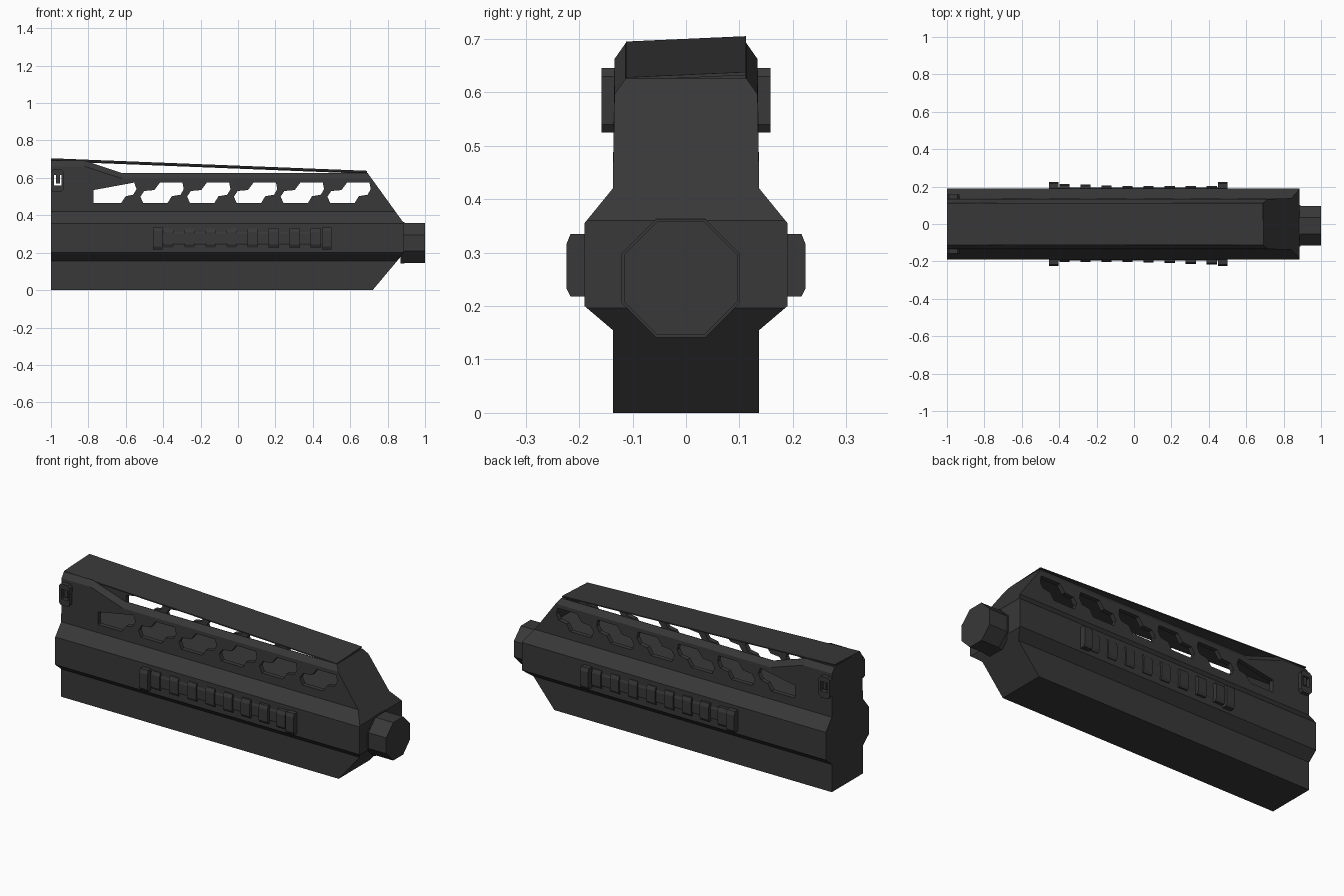
import bpy, bmesh, math
from mathutils import Vector

cube = bpy.data.objects.get("Cube")
if cube:
    bpy.data.objects.remove(cube, do_unlink=True)

dark = bpy.data.materials.new("dark_grey_polymer")
dark.use_nodes = True
COLOUR = (0.04, 0.04, 0.04, 1)
dark.diffuse_color = COLOUR
dark.node_tree.nodes["Principled BSDF"].inputs["Base Color"].default_value = COLOUR


def finish(name, bm):
    bmesh.ops.recalc_face_normals(bm, faces=bm.faces)
    mesh = bpy.data.meshes.new(name)
    bm.to_mesh(mesh)
    bm.free()
    mesh.materials.append(dark)
    ob = bpy.data.objects.new(name, mesh)
    bpy.context.collection.objects.link(ob)
    return ob


def loft(name, rings):
    """Skin a list of equal-length closed rings and cap both ends."""
    bm = bmesh.new()
    loops = [[bm.verts.new(p) for p in ring] for ring in rings]
    for a, b in zip(loops, loops[1:]):
        for i in range(len(a)):
            j = (i + 1) % len(a)
            bm.faces.new((a[i], a[j], b[j], b[i]))
    bm.faces.new(loops[0])
    bm.faces.new(loops[-1])
    return finish(name, bm)


def prism(name, pts, axis, lo, hi):
    """Extrude a 2D outline along x (points are y,z) or y (points are x,z)."""
    place = {"x": lambda u, v, t: (t, u, v), "y": lambda u, v, t: (u, t, v)}[axis]
    return loft(name, [[place(u, v, t) for u, v in pts] for t in (lo, hi)])


def rect(u0, u1, v0, v1):
    return [(u0, v0), (u1, v0), (u1, v1), (u0, v1)]


def cut(target, cutter):
    mod = target.modifiers.new("cut", "BOOLEAN")
    mod.operation, mod.solver, mod.object = "DIFFERENCE", "EXACT", cutter
    bpy.context.view_layer.objects.active = target
    bpy.ops.object.modifier_apply(modifier=mod.name)
    bpy.data.objects.remove(cutter, do_unlink=True)


# Main shell: one cross-section whose top height drops along the length
def section(x, top):
    half = [(0.137, 0), (0.137, 0.155), (0.19, 0.2), (0.19, 0.355),
            (0.137, 0.42), (0.134, top - 0.03), (0.113, top)]
    return [(x, y, z) for y, z in half] + [(x, -y, z) for y, z in reversed(half)]


shell = loft("handguard_shell", [section(-1, 0.692), section(-0.82, 0.692),
                                 section(-0.62, 0.626), section(0.885, 0.626)])

# Slanted nose, above and below
bm = bmesh.new()
bm.from_mesh(shell.data)
for point, normal in (((0.885, 0, 0.36), (0.27, 0, 0.195)),
                      ((0.72, 0, 0), (0.155, 0, -0.13))):
    bmesh.ops.bisect_plane(bm, geom=bm.verts[:] + bm.edges[:] + bm.faces[:], dist=1e-5,
                           plane_co=point, plane_no=Vector(normal).normalized(),
                           clear_outer=True)
    bmesh.ops.holes_fill(bm, edges=[e for e in bm.edges if e.is_boundary])
bmesh.ops.recalc_face_normals(bm, faces=bm.faces)
bm.to_mesh(shell.data)
bm.free()

# Open upper channel
cut(shell, prism("channel_cutter", [(-0.985, 0.44), (0.79, 0.44), (0.67, 0.605),
                                    (0.65, 0.8), (-0.985, 0.8)], "y", -0.11, 0.11))

# Row of stepped vents through both walls
vent = [(0, 0.5), (0.015, 0.465), (0.145, 0.465), (0.168, 0.502), (0.215, 0.51),
        (0.232, 0.54), (0.225, 0.575), (0.105, 0.575), (0.075, 0.535), (0.02, 0.53)]
for i in range(5):
    start = -0.522 + 0.25 * i
    cut(shell, prism("vent_cutter", [(start + x, z) for x, z in vent], "y", -0.3, 0.3))
rear_vent = [(-0.772, 0.465), (-0.625, 0.465), (-0.6, 0.502), (-0.56, 0.51),
             (-0.542, 0.54), (-0.555, 0.575), (-0.772, 0.535)]
cut(shell, prism("vent_cutter", rear_vent, "y", -0.3, 0.3))

# Sling socket opening at the rear
cut(shell, prism("socket_cutter", rect(-0.984, -0.943, 0.56, 0.615), "y", -0.3, 0.3))

# Thin top cover, falling towards the nose
def cover_ring(x, z):
    return [(x, -0.112, z - 0.005), (x, 0.112, z + 0.005),
            (x, 0.112, z - 0.001), (x, -0.112, z - 0.011)]


loft("top_cover", [cover_ring(-1, 0.7), cover_ring(0.69, 0.633)])

# Eight-sided muzzle block
for name, radius, lo, hi in (("muzzle_collar", 0.12, 0.87, 0.89),
                             ("muzzle_block", 0.115, 0.87, 1.0)):
    ring = [(-0.01 + radius * math.cos(a), 0.252 + radius * math.sin(a))
            for a in (math.pi / 8 + math.pi / 4 * i for i in range(8))]
    prism(name, ring, "x", lo, hi)

for side, label in ((1, "left"), (-1, "right")):
    # Sling socket frame with a centre screw
    ends = sorted((side * 0.13, side * 0.158))
    frame = prism(label + "_socket_frame",
                  [(-1, 0.54), (-0.988, 0.525), (-0.945, 0.525), (-0.933, 0.54),
                   (-0.933, 0.63), (-0.945, 0.645), (-0.988, 0.645), (-1, 0.63)], "y", *ends)
    cut(frame, prism("frame_cutter", rect(-0.984, -0.943, 0.56, 0.615), "y", -0.3, 0.3))
    ends = sorted((side * 0.12, side * 0.15))
    prism(label + "_socket_screw", rect(-0.974, -0.953, 0.57, 0.62), "y", *ends)

    # Ribbed side grip: backing plate, ribs that thin out, raised end clips
    def bar(name, x, width, depth, low=0.228, high=0.33):
        profile = [(0.185, low), (depth - 0.008, low), (depth, low + 0.015),
                   (depth, high - 0.02), (depth - 0.008, high), (0.185, high)]
        prism(name, [(side * y, z) for y, z in profile], "x", x - width / 2, x + width / 2)

    bar(label + "_grip_plate", 0.02, 0.9, 0.194, 0.235, 0.322)
    for i in range(8):
        x = -0.372 + 0.1125 * i
        bar(f"{label}_grip_rib_{i + 1}", x, 0.055, 0.202 + 0.035 * max(0, -side * x))
    for x in (-0.43, 0.475):
        bar(label + "_grip_clip", x, 0.05, 0.224, 0.218, 0.335)
